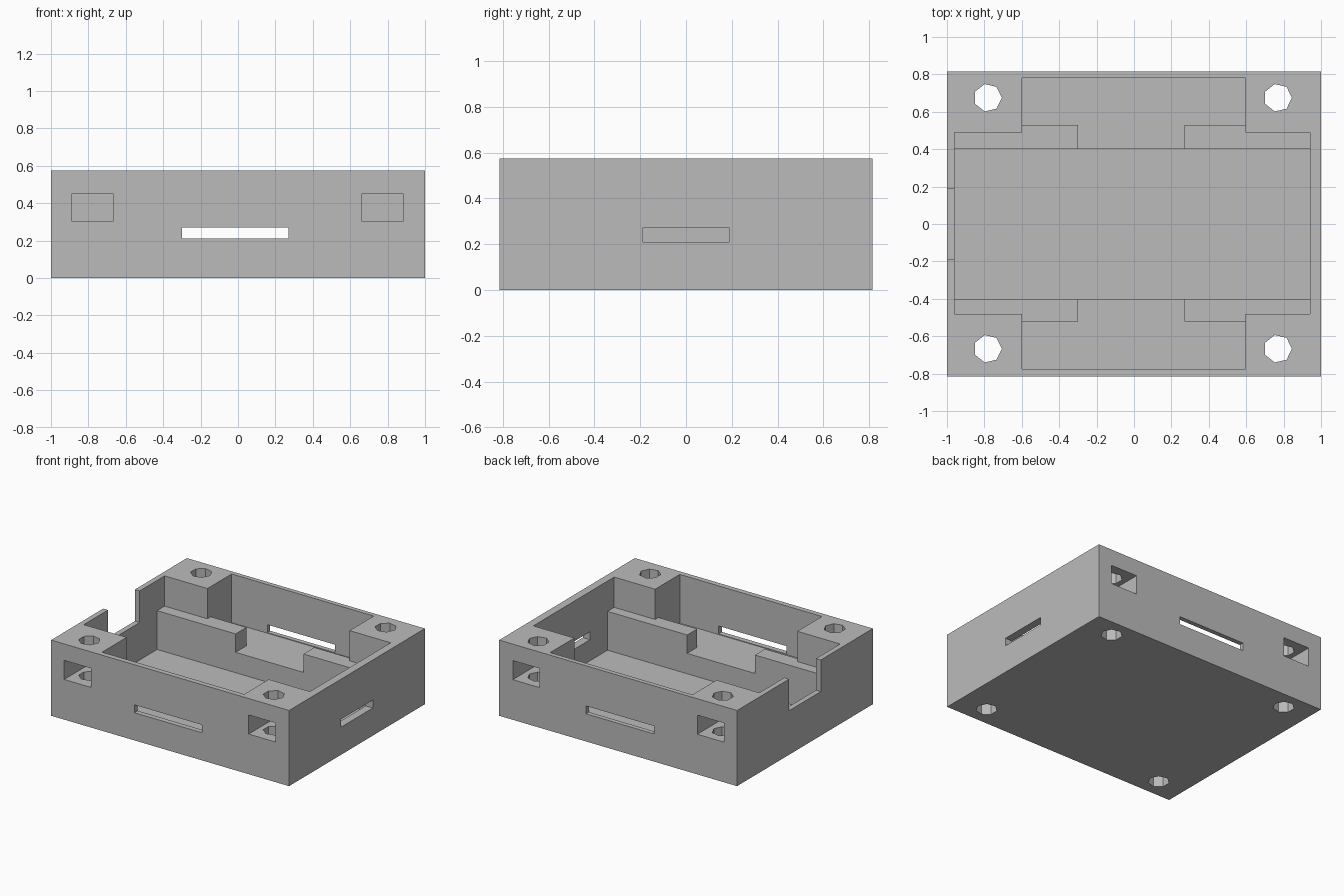
import bpy
import bmesh
from mathutils import Matrix, Vector

default = bpy.data.objects.get("Cube")
if default:
    bpy.data.objects.remove(default, do_unlink=True)

grey = bpy.data.materials.new("plain_grey")
grey.use_nodes = True
colour = (0.5, 0.5, 0.5, 1)
grey.diffuse_color = colour
grey.node_tree.nodes["Principled BSDF"].inputs["Base Color"].default_value = colour

HEIGHT = 0.575
OPEN = HEIGHT + 0.1      # cutters that open upwards end here
SIDE, END = 0.815, 1.0   # outer half sizes


def add_object(name, bm):
    mesh = bpy.data.meshes.new(name)
    bm.to_mesh(mesh)
    bm.free()
    mesh.materials.append(grey)
    obj = bpy.data.objects.new(name, mesh)
    bpy.context.scene.collection.objects.link(obj)
    return obj


def box(name, x, y, z):
    low, high = (Vector(p) for p in zip(x, y, z))
    bm = bmesh.new()
    bmesh.ops.create_cube(bm, size=1, matrix=Matrix.Translation((low + high) / 2)
                          @ Matrix.Diagonal((*(high - low), 1)))
    return add_object(name, bm)


def bolt_hole(x, y):
    bm = bmesh.new()
    bmesh.ops.create_cone(bm, cap_ends=True, segments=7, radius1=0.075, radius2=0.075, depth=2)
    # turn one corner towards +x
    corner = max(bm.verts, key=lambda v: v.co.y).co
    turn = Vector((corner.x, corner.y)).angle_signed(Vector((1, 0)))
    bmesh.ops.rotate(bm, verts=bm.verts, matrix=Matrix.Rotation(-turn, 3, "Z"))
    bmesh.ops.translate(bm, verts=bm.verts, vec=(x, y, 0))
    return add_object("bolt_hole_cutter", bm)


tray = box("case_tray", (-END, END), (-SIDE, SIDE), (0, HEIGHT))


def cut(cutter):
    mod = tray.modifiers.new("cut", "BOOLEAN")
    mod.operation = "DIFFERENCE"
    mod.solver = "EXACT"
    mod.object = cutter
    cutter.hide_render = True
    bpy.context.view_layer.objects.active = tray
    bpy.ops.object.modifier_apply(modifier=mod.name)
    bpy.data.objects.remove(cutter, do_unlink=True)


LENGTH = (-0.96, 0.94)   # inner length
MIDDLE = (-0.6, 0.595)   # wide part between the corner blocks
WINDOW = (-0.3, 0.27)    # gap between the ledges
WIDTH = (-0.775, 0.78)
LEDGE, FLOOR = 0.345, 0.205

# stepped cavity: ledge level, middle recess, deep well
cut(box("ledge_cutter", LENGTH, (-0.48, 0.49), (LEDGE, OPEN)))
cut(box("middle_cutter", MIDDLE, WIDTH, (LEDGE, OPEN)))
cut(box("window_cutter", WINDOW, WIDTH, (FLOOR, OPEN)))
for y in ((-0.775, -0.52), (0.53, 0.78)):
    cut(box("recess_cutter", MIDDLE, y, (FLOOR, OPEN)))
cut(box("well_cutter", LENGTH, (-0.4, 0.4), (0.05, OPEN)))

# cable slots in front, back and one end, and the open notch in the other end
SLOT = (0.21, 0.27)
cut(box("front_slot_cutter", WINDOW, (-0.9, -0.7), SLOT))
cut(box("back_slot_cutter", WINDOW, (0.7, 0.9), SLOT))
cut(box("end_slot_cutter", (0.85, 1.1), (-0.19, 0.19), SLOT))
cut(box("notch_cutter", (-1.1, -0.9), (-0.19, 0.19), (0.335, OPEN)))

# nut pockets and bolt holes in the corner blocks
for x in (-0.778, 0.773):
    for y in ((-0.9, -0.555), (0.555, 0.9)):
        cut(box("nut_pocket_cutter", (x - 0.112, x + 0.112), y, (0.305, 0.45)))
    for y in (-0.667, 0.675):
        cut(bolt_hole(x - 0.004, y))
